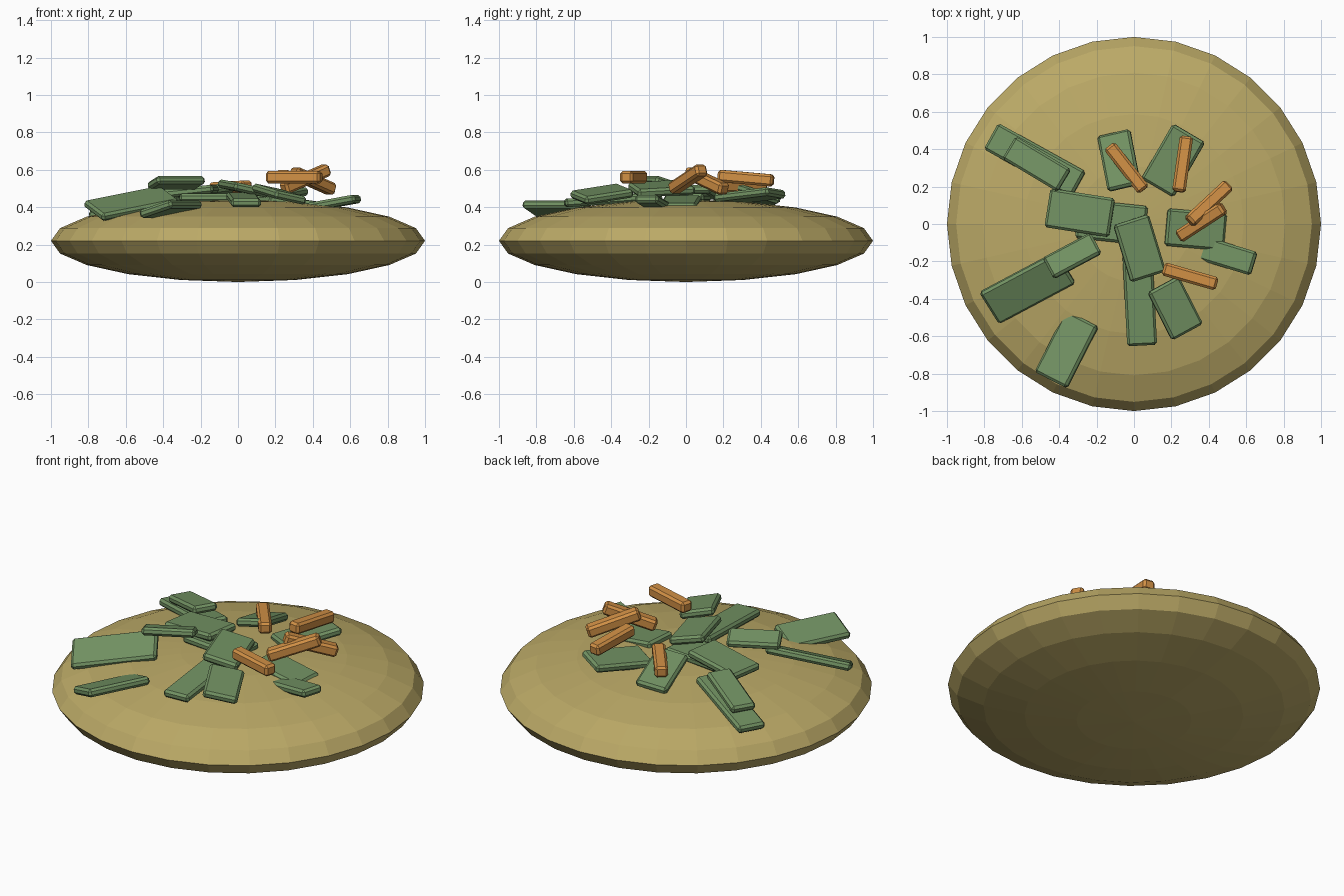
import bpy
import bmesh
from math import radians
from mathutils import Matrix, Vector

default_cube = bpy.data.objects.get("Cube")
if default_cube:
    bpy.data.objects.remove(default_cube, do_unlink=True)


def make_material(name, color):
    material = bpy.data.materials.new(name)
    material.use_nodes = True
    material.diffuse_color = color
    shader = next(n for n in material.node_tree.nodes if n.type == "BSDF_PRINCIPLED")
    shader.inputs["Base Color"].default_value = color
    return material


def add_object(name, mesh_builder, material, matrix):
    mesh = bpy.data.meshes.new(name)
    mesh_builder.to_mesh(mesh)
    mesh_builder.free()
    mesh.materials.append(material)
    obj = bpy.data.objects.new(name, mesh)
    obj.matrix_world = matrix
    bpy.context.collection.objects.link(obj)
    return obj


def add_slab(name, material, position, size, yaw, pitch, roll):
    """Bevelled box; pitch lifts its +length end, roll lifts its +width side."""
    builder = bmesh.new()
    bmesh.ops.create_cube(builder, size=1)
    bmesh.ops.scale(builder, vec=Vector(size), verts=builder.verts)
    rotation = (Matrix.Rotation(radians(yaw), 4, "Z")
                @ Matrix.Rotation(radians(-pitch), 4, "Y")
                @ Matrix.Rotation(radians(roll), 4, "X"))
    obj = add_object(name, builder, material, Matrix.Translation(position) @ rotation)
    bevel = obj.modifiers.new("Chamfer", "BEVEL")
    bevel.width = 0.013
    bevel.segments = 1
    return obj


khaki = make_material("khaki mound", (0.50, 0.40, 0.135, 1))
green = make_material("leaf green", (0.17, 0.29, 0.125, 1))
orange = make_material("carrot orange", (0.64, 0.28, 0.06, 1))

# Flattened faceted mound
mound = bmesh.new()
bmesh.ops.create_uvsphere(mound, u_segments=28, v_segments=10, radius=1)
bmesh.ops.scale(mound, vec=Vector((1, 1, 0.22)), verts=mound.verts)
add_object("mound", mound, khaki, Matrix.Translation((0, 0, 0.22)))

# Scattered green pieces: x, y, z, length, width, yaw, pitch, roll
leaf_thickness = 0.045
leaves = [
    (-.53, .34, .40, .54, .16, -29, 9, 0),
    (-.52, .32, .46, .35, .14, -31, 12, 0),
    (-.57, -.34, .42, .47, .21, 28, 10, 22),
    (-.36, -.67, .39, .37, .20, 63, 0, -17),
    (-.33, -.17, .53, .29, .13, 28, 0, -16),
    (-.29, .06, .48, .35, .21, -9, 6, 0),
    (-.12, .01, .45, .37, .21, -6, 0, 0),
    (.03, -.13, .50, .32, .20, -73, -3, -12),
    (.03, -.39, .44, .52, .16, -87, -4, 0),
    (.22, -.45, .47, .29, .19, -63, -8, -11),
    (.33, -.03, .42, .32, .20, -5, -8, 0),
    (.50, -.17, .42, .30, .13, -17, 10, 0),
    (-.08, .34, .47, .31, .18, -79, 16, 8),
    (.21, .34, .46, .34, .20, 60, 6, -5),
]
for number, (x, y, z, length, width, yaw, pitch, roll) in enumerate(leaves, 1):
    add_slab(f"green_piece_{number}", green, (x, y, z),
             (length, width, leaf_thickness), yaw, pitch, roll)

# Orange sticks share one size: x, y, z, yaw, pitch
stick_size = (0.3, 0.072, 0.065)
sticks = [
    (-.04, .30, .505, -52, 2),
    (.26, .32, .555, 82, -5),
    (.40, .11, .54, 43, -18),
    (.36, .01, .55, 33, 20),
    (.30, -.28, .56, -16, 0),
]
for number, (x, y, z, yaw, pitch) in enumerate(sticks, 1):
    add_slab(f"orange_stick_{number}", orange, (x, y, z), stick_size, yaw, pitch, 0)
